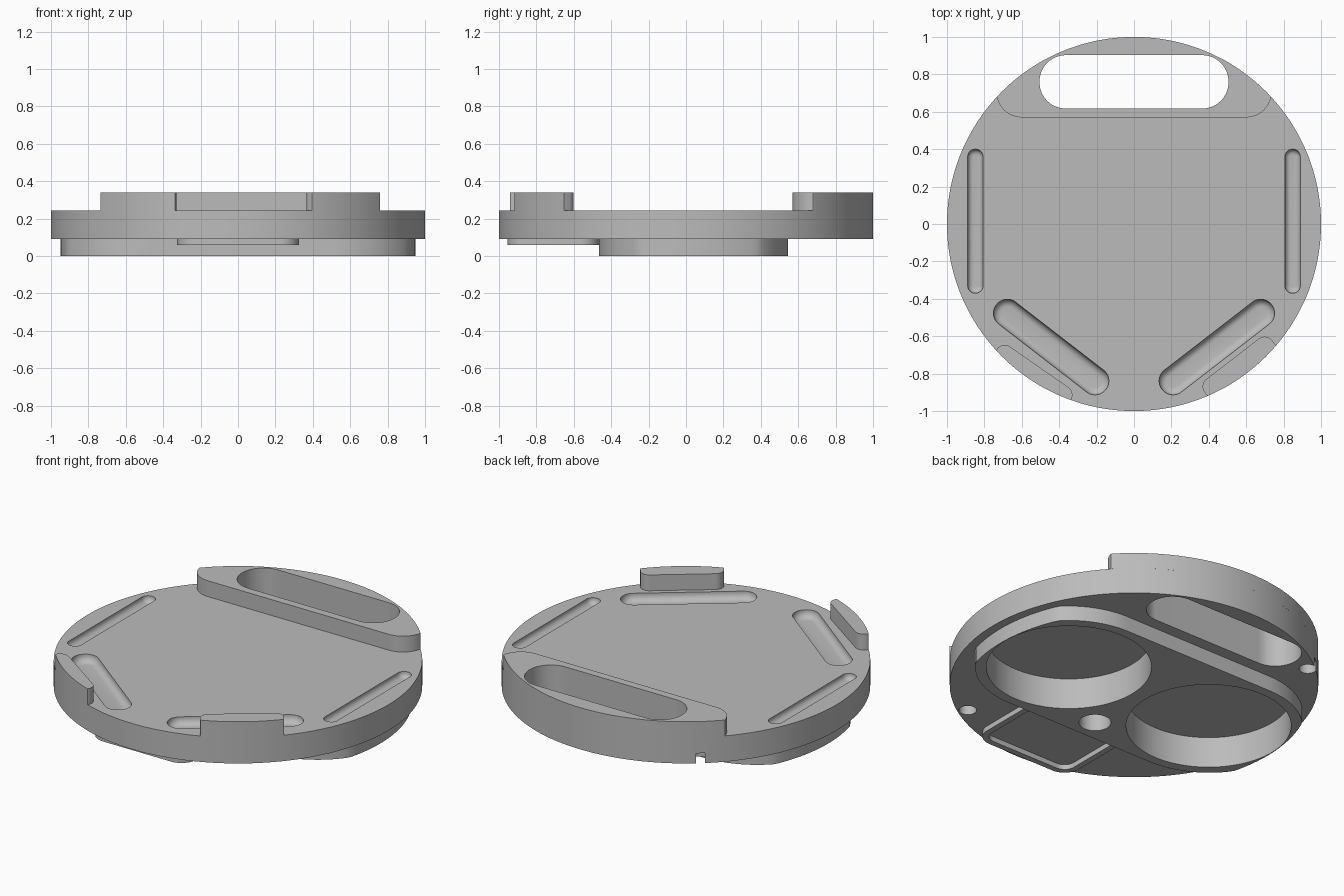
import bpy, bmesh, math
from mathutils import Vector, Matrix

cube = bpy.data.objects.get("Cube")
if cube:
    bpy.data.objects.remove(cube, do_unlink=True)

grey = bpy.data.materials.new("plain grey")
grey.use_nodes = True
colour = (0.5, 0.5, 0.5, 1)
grey.diffuse_color = colour
grey.node_tree.nodes["Principled BSDF"].inputs["Base Color"].default_value = colour

TOP, UNDER, HIGH = 0.245, 0.09, 0.34


def outline(centre, w, h, r, turn=0, limit=None):
    """Rounded rectangle; points outside the limit radius are pulled onto it."""
    pts = []
    for q, (sx, sy) in enumerate([(1, 1), (-1, 1), (-1, -1), (1, -1)]):
        for i in range(25):
            a = math.pi / 2 * (q + i / 24)
            pts.append(Vector((sx * (w / 2 - r) + r * math.cos(a),
                               sy * (h / 2 - r) + r * math.sin(a))))
    if limit:
        dense = []
        for a, b in zip(pts, pts[1:] + pts[:1]):
            n = max(1, int((b - a).length / 0.02))
            dense += [a.lerp(b, i / n) for i in range(n)]
        pts = dense
    rot = Matrix.Rotation(turn, 2)
    pts = [rot @ p + Vector(centre) for p in pts]
    if limit:
        pts = [p * min(1, limit / p.length) for p in pts]
    clean = []
    for p in pts:
        if not clean or (p - clean[-1]).length > 1e-4:
            clean.append(p)
    if (clean[0] - clean[-1]).length < 1e-4:
        clean.pop()
    return clean


def circle(centre, r, n=128):
    return [Vector(centre) + r * Vector((math.cos(t), math.sin(t)))
            for t in (2 * math.pi * i / n for i in range(n))]


def loft(name, layers):
    """Solid through (height, outline) layers, listed from bottom to top."""
    bm = bmesh.new()
    rings = [[bm.verts.new((p.x, p.y, z)) for p in pts] for z, pts in layers]
    for low, up in zip(rings, rings[1:]):
        for i in range(len(low)):
            j = (i + 1) % len(low)
            bm.faces.new((low[i], low[j], up[j], up[i]))
    bm.faces.new(rings[0][::-1])
    bm.faces.new(rings[-1])
    bmesh.ops.recalc_face_normals(bm, faces=bm.faces)
    mesh = bpy.data.meshes.new(name)
    bm.to_mesh(mesh)
    bm.free()
    mesh.materials.append(grey)
    obj = bpy.data.objects.new(name, mesh)
    bpy.context.collection.objects.link(obj)
    return obj


def prism(name, pts, z0, z1):
    return loft(name, [(z0, pts), (z1, pts)])


def cut(obj, cutters):
    bpy.context.view_layer.objects.active = obj
    for c in cutters:
        mod = obj.modifiers.new("cut", 'BOOLEAN')
        mod.operation, mod.solver, mod.object = 'DIFFERENCE', 'EXACT', c
        bpy.ops.object.modifier_apply(modifier=mod.name)


def groove(centre, length, width, depth, fillet, turn):
    """Cutter for a rounded slot with a filleted floor."""
    layers = []
    for i in range(7):
        a = math.pi / 2 * i / 6
        inset = fillet * (1 - math.sin(a))
        w = width - 2 * inset
        z = TOP - depth + fillet * (1 - math.cos(a))
        layers.append((z, outline(centre, length - 2 * inset, w, w / 2 - 1e-3, turn)))
    layers.append((TOP + 0.05, layers[-1][1]))
    return loft("groove_cutter", layers)


# Cutters: handle slot, round pockets, holes and top grooves
slot = prism("slot_cutter", outline((0, 0.76), 1.01, 0.285, 0.14), -0.1, 0.5)
pockets = [prism("pocket_cutter", circle((s * 0.495, 0.04), 0.448), -0.1, 0.185)
           for s in (-1, 1)]
centre_hole = prism("hole_cutter", circle((0, -0.33), 0.087, 48), -0.1, 0.185)
pin_holes = [prism("pin_cutter", circle(c, 0.048, 32), -0.1, 0.15)
             for c in ((0.515, -0.79), (-0.61, 0.74))]
grooves = []
for s in (-1, 1):
    grooves.append(groove((s * 0.848, 0.015), 0.77, 0.082, 0.035, 0.03, math.pi / 2))
    grooves.append(groove((s * 0.443, -0.658), 0.74, 0.148, 0.045, 0.04,
                          s * math.radians(37.7)))

# Main disc
disc = prism("main_disc", circle((0, 0), 1, 192), UNDER, TOP)
cut(disc, [slot, *pockets, centre_hole, *pin_holes, *grooves])

# Raised handle block at the back
handle = prism("handle_block", outline((0, 0.87), 1.47, 0.6, 0.135, 0, 1), TOP, HIGH)
cut(handle, [slot])

# Lower plate holding the two pockets
plate = prism("lower_plate", outline((0, 0.04), 2.01, 1.01, 0.504, 0, 0.948), 0, UNDER)
cut(plate, [*pockets, centre_hole])

# Two raised stops on the front edge
parts = [disc, handle, plate]
for name, angle, inner, start, end in (("left_stop", 37.6, 0.893, -0.25, 0.205),
                                       ("right_stop", -34.8, 0.917, -0.22, 0.26)):
    a = math.radians(angle)
    centre = Matrix.Rotation(a, 2) @ Vector(((start + end) / 2, -inner - 0.1))
    pts = outline(centre, end - start, 0.2, 0.05, a, 1)
    parts.append(prism(name, pts, TOP, HIGH))

# Thin rounded frame under the front
frame = prism("under_frame", outline((0, -0.71), 0.65, 0.49, 0.1), 0.06, UNDER)
cut(frame, [prism("frame_cutter", outline((0, -0.71), 0.58, 0.42, 0.065), 0, 0.2)])
parts.append(frame)

# Remove cutters and smooth the curved walls
for obj in list(bpy.data.objects):
    if obj.name.split(".")[0].endswith("_cutter"):
        bpy.data.objects.remove(obj, do_unlink=True)
bpy.ops.object.select_all(action='DESELECT')
for obj in parts:
    obj.select_set(True)
bpy.context.view_layer.objects.active = disc
bpy.ops.object.shade_smooth_by_angle(angle=math.radians(30))
